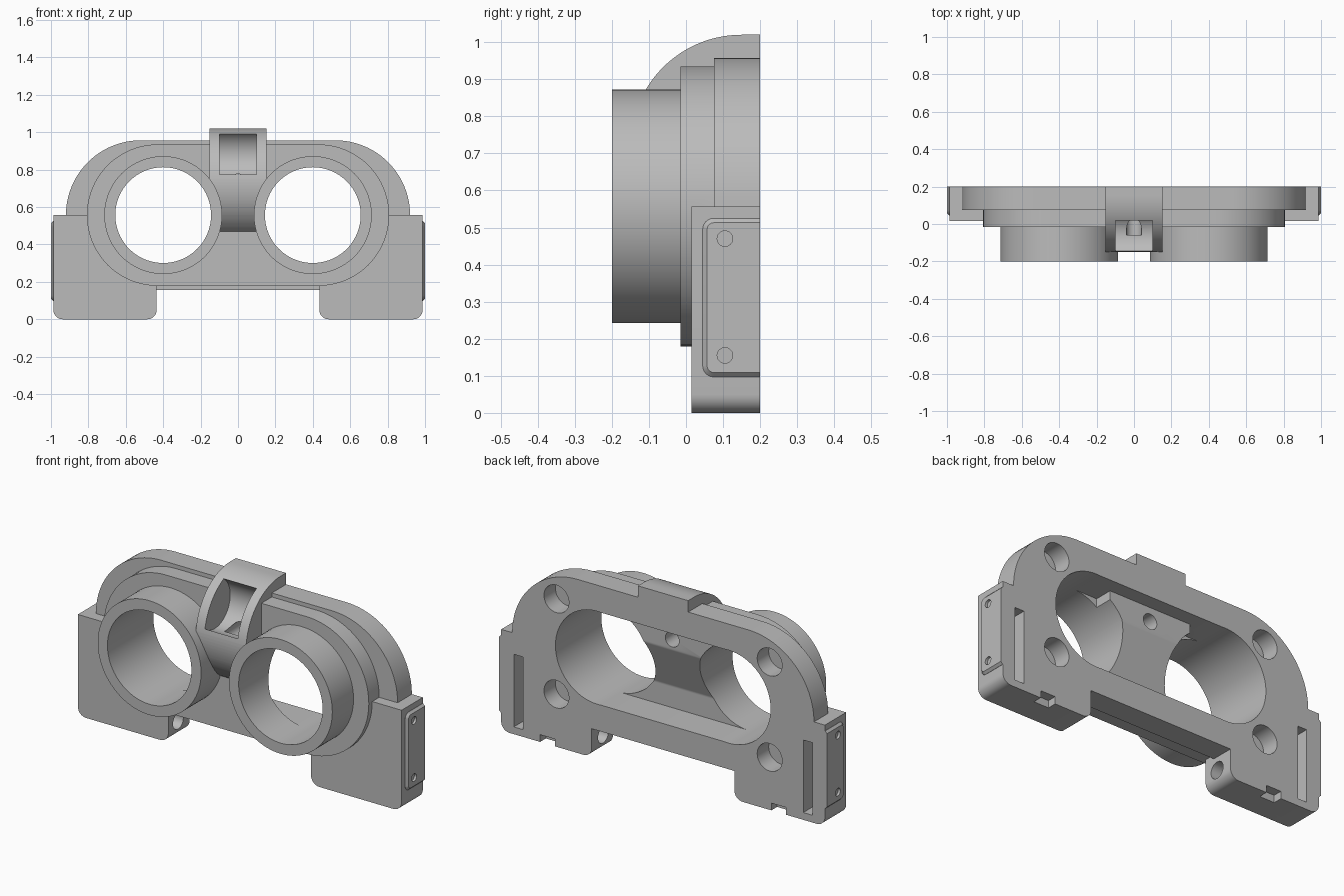
import bpy, bmesh, math
from mathutils import Vector

if "Cube" in bpy.data.objects:
    bpy.data.objects.remove(bpy.data.objects["Cube"])

grey = bpy.data.materials.new("plain_grey")
grey.use_nodes = True
COLOUR = (0.5, 0.5, 0.5, 1)
grey.diffuse_color = COLOUR
grey.node_tree.nodes["Principled BSDF"].inputs["Base Color"].default_value = COLOUR


def arc(u, v, r, start, end, steps=24):
    """Points on an arc, angles in degrees."""
    angles = [math.radians(start + (end - start) * i / steps) for i in range(steps + 1)]
    return [(u + r * math.cos(a), v + r * math.sin(a)) for a in angles]


def circle(u, v, r, steps=64):
    return arc(u, v, r, 0, 360, steps)[:-1]


def rounded(u0, u1, v0, v1, r, steps=8):
    return (arc(u1 - r, v1 - r, r, 0, 90, steps) + arc(u0 + r, v1 - r, r, 90, 180, steps)
            + arc(u0 + r, v0 + r, r, 180, 270, steps) + arc(u1 - r, v0 + r, r, 270, 360, steps))


def rect(u0, u1, v0, v1):
    return [(u0, v0), (u1, v0), (u1, v1), (u0, v1)]


def prism(name, outline, axis, a, b):
    """Extrude an outline: axis 'y' takes (x, z) points, axis 'x' takes (y, z) points."""
    def place(p, d):
        return Vector((p[0], d, p[1])) if axis == "y" else Vector((d, p[0], p[1]))
    bm = bmesh.new()
    rings = [[bm.verts.new(place(p, d)) for p in outline] for d in (a, b)]
    for ring in rings:
        bm.faces.new(ring)
    n = len(outline)
    for i in range(n):
        j = (i + 1) % n
        bm.faces.new((rings[0][i], rings[0][j], rings[1][j], rings[1][i]))
    bmesh.ops.recalc_face_normals(bm, faces=bm.faces)
    mesh = bpy.data.meshes.new(name)
    bm.to_mesh(mesh)
    bm.free()
    obj = bpy.data.objects.new(name, mesh)
    bpy.context.collection.objects.link(obj)
    mesh.materials.append(grey)
    return obj


def combine(target, tool, operation):
    """Apply a boolean and discard the tool."""
    mod = target.modifiers.new(operation, "BOOLEAN")
    mod.operation, mod.solver, mod.object = operation, "EXACT", tool
    bpy.context.view_layer.objects.active = target
    bpy.ops.object.modifier_apply(modifier=mod.name)
    bpy.data.objects.remove(tool)


def span(s, a, b):
    return sorted((s * a, s * b))


# back plate with big rounded shoulders
shoulder = arc(0.52, 0.557, 0.4, 0, 90) + arc(-0.52, 0.557, 0.4, 90, 180)
body = prism("lens_housing", shoulder + [(-0.92, 0.157), (0.92, 0.157)], "y", 0.076, 0.2)


def add(*args):
    combine(body, prism("addition", *args), "UNION")


def cut(*args):
    combine(body, prism("cutter", *args), "DIFFERENCE")


# raised oval step
add(arc(0.43, 0.557, 0.378, -90, 90, 40) + arc(-0.43, 0.557, 0.378, 90, 270, 40), "y", -0.015, 0.15)

# feet
for s in (1, -1):
    x0, x1 = span(s, 0.435, 0.987)
    foot = arc(x0 + 0.05, 0.05, 0.05, 180, 270, 8) + arc(x1 - 0.05, 0.05, 0.05, 270, 360, 8)
    add(foot + [(x1, 0.557), (x0, 0.557)], "y", 0.015, 0.2)

# round bridge in the middle
add([(0.2, 1.02)] + arc(0.15, 0.72, 0.3, 90, 245, 48) + [(0.2, 0.45)], "x", -0.153, 0.153)

# eye tubes
for s in (1, -1):
    add(circle(s * 0.4, 0.557, 0.315, 96), "y", -0.2, 0.1)

# rear recess joining the two bores, with a sloped wall behind the bridge
cut(rect(-0.4, 0.4, 0.302, 0.812), "y", 0.02, 0.3)
add([(0.0, 0.85), (0.12, 0.85), (0.12, 0.68), (0.02, 0.42), (0.0, 0.42)], "x", -0.25, 0.25)
for s in (1, -1):
    cut(circle(s * 0.4, 0.557, 0.256, 96), "y", -0.3, 0.3)

# scooped pocket in the bridge and its small through hole
cut(circle(-0.06, 0.88, 0.135), "x", -0.1, 0.1)
cut(circle(0, 0.735, 0.042, 32), "y", -0.06, 0.15)

for s in (1, -1):
    # round sockets in the back
    for z in (0.29, 0.815):
        cut(circle(s * 0.65, z, 0.076, 40), "y", 0.1, 0.3)
    # tall slots and small bottom notches
    cut(rect(*span(s, 0.855, 0.91), 0.04, 0.44), "y", 0.07, 0.3)
    cut(rect(*span(s, 0.66, 0.75), -0.05, 0.04), "y", 0.15, 0.3)
    # screw socket in the inner side of each foot
    cut(circle(0.1, 0.085, 0.045, 32), "x", *span(s, 0.38, 0.58))

# side covers with screw holes
covers = []
for s, side in ((1, "left"), (-1, "right")):
    cover = prism(side + "_side_cover", rounded(0.045, 0.26, 0.097, 0.525, 0.03), "x", *span(s, 0.975, 1.0))
    mod = cover.modifiers.new("soft_rim", "BEVEL")
    mod.width, mod.segments = 0.012, 1
    bpy.context.view_layer.objects.active = cover
    bpy.ops.object.modifier_apply(modifier=mod.name)
    combine(cover, prism("trim", rect(0.2, 0.4, 0, 0.7), "x", -1.2, 1.2), "DIFFERENCE")
    for z in (0.155, 0.47):
        combine(cover, prism("hole", circle(0.105, z, 0.021, 24), "x", *span(s, 0.98, 1.1)), "DIFFERENCE")
    covers.append(cover)

# smooth curved walls, crisp edges
for obj in [body] + covers:
    bpy.ops.object.select_all(action="DESELECT")
    obj.select_set(True)
    bpy.context.view_layer.objects.active = obj
    bpy.ops.object.shade_smooth_by_angle(angle=math.radians(30))
